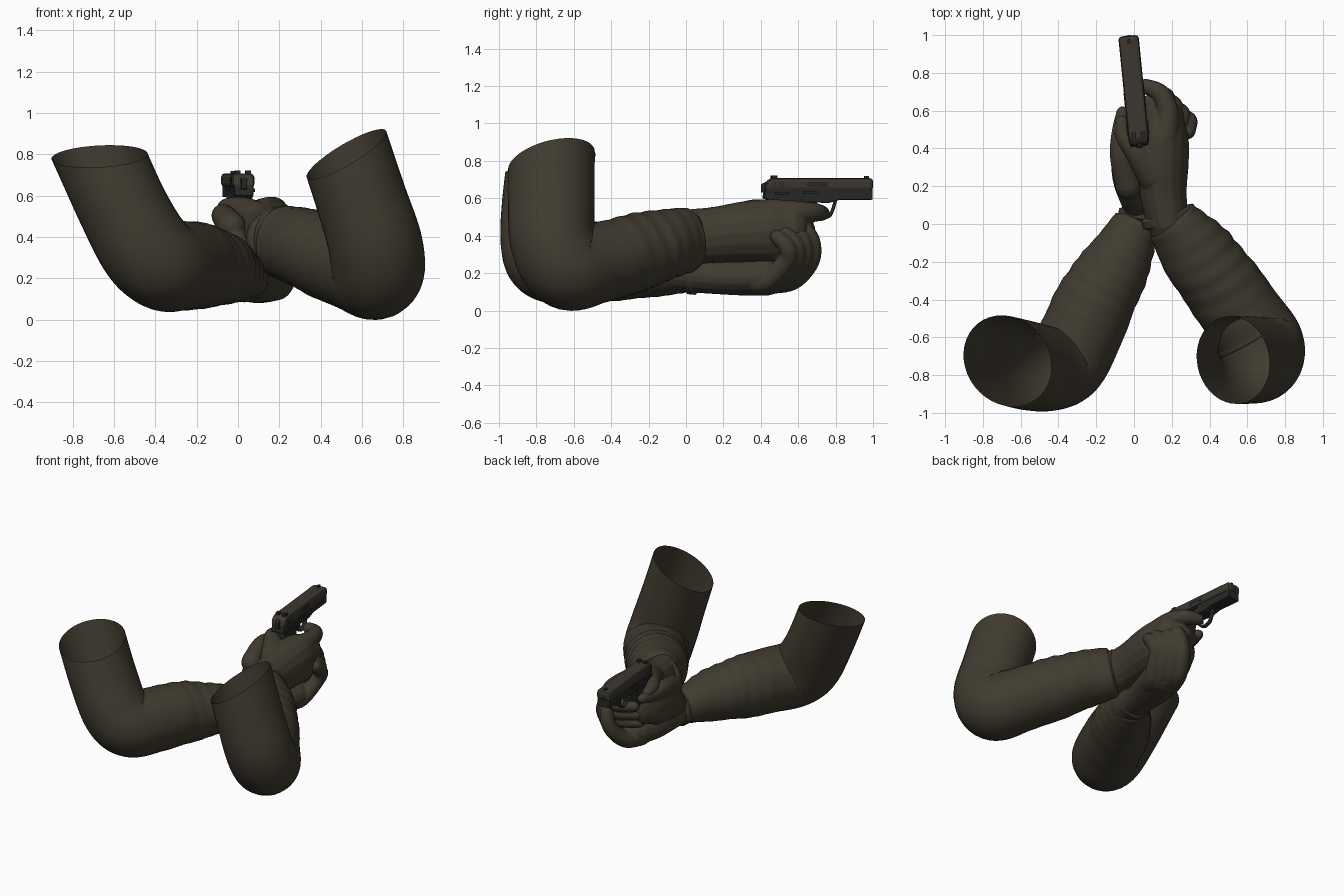
import bpy
import bmesh
import math
from mathutils import Vector, Matrix

if "Cube" in bpy.data.objects:
    bpy.data.objects.remove(bpy.data.objects["Cube"])


def material(name, rgb):
    mat = bpy.data.materials.new(name)
    mat.use_nodes = True
    color = (*rgb, 1)
    mat.diffuse_color = color
    bsdf = mat.node_tree.nodes["Principled BSDF"]
    bsdf.inputs["Base Color"].default_value = color
    bsdf.inputs["Roughness"].default_value = 0.8
    return mat


OLIVE = material("olive_brown", (0.052, 0.044, 0.029))
SLIDE = material("slide_brown", (0.045, 0.039, 0.028))
DARK = material("dark_metal", (0.02, 0.02, 0.019))


def finish(name, bm, mat, smooth=True):
    mesh = bpy.data.meshes.new(name)
    bm.to_mesh(mesh)
    bm.free()
    mesh.materials.append(mat)
    for poly in mesh.polygons:
        poly.use_smooth = smooth
    obj = bpy.data.objects.new(name, mesh)
    bpy.context.collection.objects.link(obj)
    return obj


def spline(keys, steps):
    """Smooth curve through keys of (x, y, z, side radius, up radius)."""
    keys = [tuple(k) if len(k) == 5 else (*k, k[3]) for k in keys]
    out = []
    for i in range(len(keys) - 1):
        quad = [keys[max(0, min(len(keys) - 1, i + d))] for d in (-1, 0, 1, 2)]
        for s in range(steps):
            t = s / steps
            out.append([0.5 * (2 * b + (c - a) * t + (2 * a - 5 * b + 4 * c - d) * t * t
                               + (3 * b - a - 3 * c + d) * t ** 3)
                        for a, b, c, d in zip(*quad)])
    out.append(list(keys[-1]))
    return out


def tube(bm, keys, steps=6, sides=16, ref=(0, 0, 1), opening=None, fold=None, depth=1):
    """Sweep an oval along keys; the start is domed unless it has an opening plane."""
    path = spline(keys, steps)
    points = [Vector(p[:3]) for p in path]
    last = len(path) - 1
    side, rings = None, []
    for i, p in enumerate(path):
        t = (points[min(i + 1, last)] - points[max(i - 1, 0)]).normalized()
        side = t.cross(Vector(ref)) if side is None else side - t * side.dot(t)
        side.normalize()
        up = side.cross(t)
        # dome profile: (offset along axis, radius factor)
        layers = [(0, 1)]
        dome = [(depth * math.sin(a), math.cos(a)) for a in (0.5, 1.0, 1.45)]
        if i == last:
            layers = layers + dome
        if i == 0 and opening is None:
            layers = [(-o, f) for o, f in reversed(dome)] + layers
        for off, fac in layers:
            ring = []
            for j in range(sides):
                a = math.tau * j / sides
                k = fac * (1 + (fold(i / last, a) if fold else 0))
                c = points[i] + t * off * min(p[3], p[4])
                v = c + side * math.cos(a) * p[3] * k + up * math.sin(a) * p[4] * k
                if opening and i < 2 * steps:
                    n = Vector(opening)
                    v += t * n.dot(c - v) / n.dot(t) * (1 - i / (2 * steps))
                ring.append(bm.verts.new(v))
            rings.append(ring)
    for lo, hi in zip(rings, rings[1:]):
        for j in range(sides):
            k = (j + 1) % sides
            bm.faces.new((lo[j], hi[j], hi[k], lo[k]))
    bm.faces.new(rings[-1])
    if opening is None:
        bm.faces.new(rings[0][::-1])


def sleeve(name, keys, opening, tight):
    # cloth folds that gather toward the cuff and drift around the arm
    def fold(u, a):
        amount = max(0, min(1, (u - 0.55) * 4))
        wave = (math.sin(tight * u * u + 2 * math.sin(a + 1)) * (0.6 + 0.4 * math.sin(a + 9 * u))
                + 0.6 * math.sin(tight * 0.5 * u - 2 * a))
        return 0.022 * amount * wave
    bm = bmesh.new()
    tube(bm, keys, steps=10, sides=40, ref=(0, 1, 0), opening=opening, fold=fold, depth=0.15)
    return finish(name, bm, OLIVE)


def hand(name, limbs):
    bm = bmesh.new()
    for keys in limbs:
        tube(bm, keys)
    obj = finish(name, bm, OLIVE)
    mod = obj.modifiers.new("blend", "REMESH")
    mod.mode = "VOXEL"
    mod.voxel_size = 0.008
    mod.use_smooth_shade = True
    mod = obj.modifiers.new("soften", "SMOOTH")
    mod.factor = 0.5
    mod.iterations = 3
    return obj


# Sleeves, from the open shoulder end to the cuff
sleeve("right_sleeve", [
    (0.525, -0.72, 0.8, 0.218, 0.232), (0.6, -0.72, 0.57, 0.22, 0.232),
    (0.665, -0.71, 0.36, 0.228), (0.668, -0.63, 0.23, 0.228),
    (0.58, -0.49, 0.25, 0.215), (0.46, -0.32, 0.295, 0.21),
    (0.33, -0.15, 0.345, 0.195), (0.2, 0.015, 0.38, 0.145, 0.17)],
    (-0.58, -0.25, 1), 62)
sleeve("left_sleeve", [
    (-0.67, -0.725, 0.79, 0.218, 0.235), (-0.56, -0.75, 0.55, 0.218, 0.235),
    (-0.45, -0.765, 0.35, 0.225), (-0.36, -0.725, 0.265, 0.222),
    (-0.28, -0.58, 0.26, 0.217), (-0.2, -0.4, 0.26, 0.21),
    (-0.085, -0.2, 0.245, 0.178), (0.015, 0.0, 0.215, 0.125)],
    (-0.08, -0.22, 1), 75)

# Right hand: wrist and palm, thumb, trigger finger, gripping fingers
right = [
    [(0.18, 0.0, 0.39, 0.11, 0.15), (0.155, 0.16, 0.405, 0.125, 0.15),
     (0.145, 0.32, 0.42, 0.145, 0.165), (0.15, 0.46, 0.425, 0.14, 0.17),
     (0.16, 0.55, 0.43, 0.11, 0.145)],
    [(0.1, 0.25, 0.49, 0.08), (0.02, 0.37, 0.53, 0.065),
     (-0.05, 0.46, 0.54, 0.048), (-0.065, 0.54, 0.535, 0.036)],
    [(0.17, 0.46, 0.53, 0.065), (0.18, 0.59, 0.53, 0.057),
     (0.14, 0.69, 0.525, 0.05), (0.06, 0.73, 0.52, 0.04)]]
for i in range(3):
    z = 0.44 - 0.07 * i
    right.append([(0.18, 0.5, z, 0.05), (0.18, 0.61 - 0.02 * i, z, 0.045),
                  (0.1, 0.65 - 0.03 * i, z, 0.04), (0.0, 0.6 - 0.03 * i, z, 0.036)])
hand("right_hand", right)

# Left hand: wrist and palm under the grip, heel, thumb, wrapped fingers
left = [
    [(0.025, -0.04, 0.21, 0.11, 0.11), (0.05, 0.12, 0.185, 0.11, 0.095),
     (0.08, 0.3, 0.18, 0.135, 0.1), (0.12, 0.44, 0.185, 0.14, 0.105)],
    [(0.02, 0.1, 0.26, 0.08), (-0.03, 0.25, 0.36, 0.085, 0.13),
     (-0.035, 0.42, 0.4, 0.08, 0.15), (-0.01, 0.53, 0.38, 0.055, 0.1)],
    [(-0.03, 0.2, 0.45, 0.07), (-0.07, 0.36, 0.5, 0.058),
     (-0.075, 0.48, 0.505, 0.045), (-0.06, 0.59, 0.51, 0.034)]]
for i in range(4):
    x, y = 0.04 * i, 0.042 * i
    left.append([(0.05 + x, 0.44 - y / 2, 0.15, 0.062), (0.09 + x, 0.57 - y, 0.165, 0.056),
                 (0.14 + x, 0.665 - y, 0.265, 0.05), (0.17 + x, 0.67 - y, 0.375 - y / 3, 0.047),
                 (0.165 + x, 0.615 - y, 0.455 - y / 2, 0.041)])
hand("left_hand", left)

# Glove cuff bands
for name, center, axis, radius in (("right_cuff", (0.18, 0.035, 0.39), (-0.3, 1, 0.1), 0.142),
                                   ("left_cuff", (0.03, 0.04, 0.2), (0.2, 1, -0.1), 0.115)):
    bm = bmesh.new()
    d = Vector(axis).normalized() * 0.02
    c = Vector(center)
    tube(bm, [(*(c - d), radius), (*(c + d), radius)], sides=32, depth=0.15)
    finish(name, bm, OLIVE)

# Pistol: side profiles in (y, z) extruded across its width
PLACE = Matrix.Translation((0, 0.7, 0)) @ Matrix.Rotation(0.1, 4, "Z")


def prism(name, profile, width, mat, x=0, bevel=0.006):
    bm = bmesh.new()
    face = bm.faces.new([bm.verts.new((x - width / 2, y - 0.7, z)) for y, z in profile])
    new = bmesh.ops.extrude_face_region(bm, geom=[face])["geom"]
    bmesh.ops.translate(bm, vec=(width, 0, 0),
                        verts=[g for g in new if isinstance(g, bmesh.types.BMVert)])
    bmesh.ops.recalc_face_normals(bm, faces=bm.faces)
    obj = finish(name, bm, mat, smooth=False)
    obj.matrix_world = PLACE
    if bevel:
        mod = obj.modifiers.new("bevel", "BEVEL")
        mod.width = bevel
        mod.segments = 2
    return obj


def box(y0, y1, z0, z1):
    return [(y0, z0), (y1, z0), (y1, z1), (y0, z1)]


prism("slide", [(0.41, 0.64), (0.998, 0.64), (0.998, 0.708),
                (0.45, 0.708), (0.425, 0.685)], 0.108, SLIDE, bevel=0.018)
prism("frame", [(0.41, 0.6), (0.46, 0.585), (0.76, 0.575), (0.82, 0.592),
                (0.995, 0.592), (0.995, 0.65), (0.42, 0.65)], 0.094, DARK)
prism("grip", [(0.45, 0.6), (0.4, 0.3), (0.53, 0.27), (0.62, 0.59)], 0.08, DARK)
prism("hammer", [(0.4, 0.63), (0.43, 0.63), (0.43, 0.69), (0.4, 0.675)], 0.03, DARK)
prism("trigger", [(0.68, 0.58), (0.7, 0.58), (0.705, 0.52), (0.695, 0.52)], 0.02, DARK, bevel=0)
prism("front_sight", box(0.955, 0.98, 0.7, 0.72), 0.015, DARK, bevel=0)
prism("muzzle", box(0.98, 1.001, 0.652, 0.688), 0.04, DARK, bevel=0.012)
prism("ejection_port", box(0.64, 0.75, 0.66, 0.688), 0.009, DARK, x=0.051, bevel=0)
for x in (-1, 1):
    side = "left" if x < 0 else "right"
    prism(side + "_rear_sight", box(0.455, 0.485, 0.7, 0.722), 0.025, DARK, x=x * 0.025, bevel=0)
    prism(side + "_safety_lever", box(0.47, 0.54, 0.618, 0.634), 0.016, DARK, x=x * 0.052, bevel=0)
    prism(side + "_slide_stop", box(0.62, 0.7, 0.622, 0.636), 0.012, DARK, x=x * 0.05, bevel=0)
    for i in range(6):
        y = 0.455 + 0.014 * i
        prism(side + "_serration", box(y, y + 0.006, 0.655, 0.69), 0.004, DARK, x=x * 0.0535, bevel=0)

bm = bmesh.new()
tube(bm, [(0, y - 0.7, z, 0.016, 0.009) for y, z in
          ((0.8, 0.59), (0.785, 0.54), (0.765, 0.505), (0.71, 0.495), (0.65, 0.55))], sides=10)
finish("trigger_guard", bm, DARK).matrix_world = PLACE
